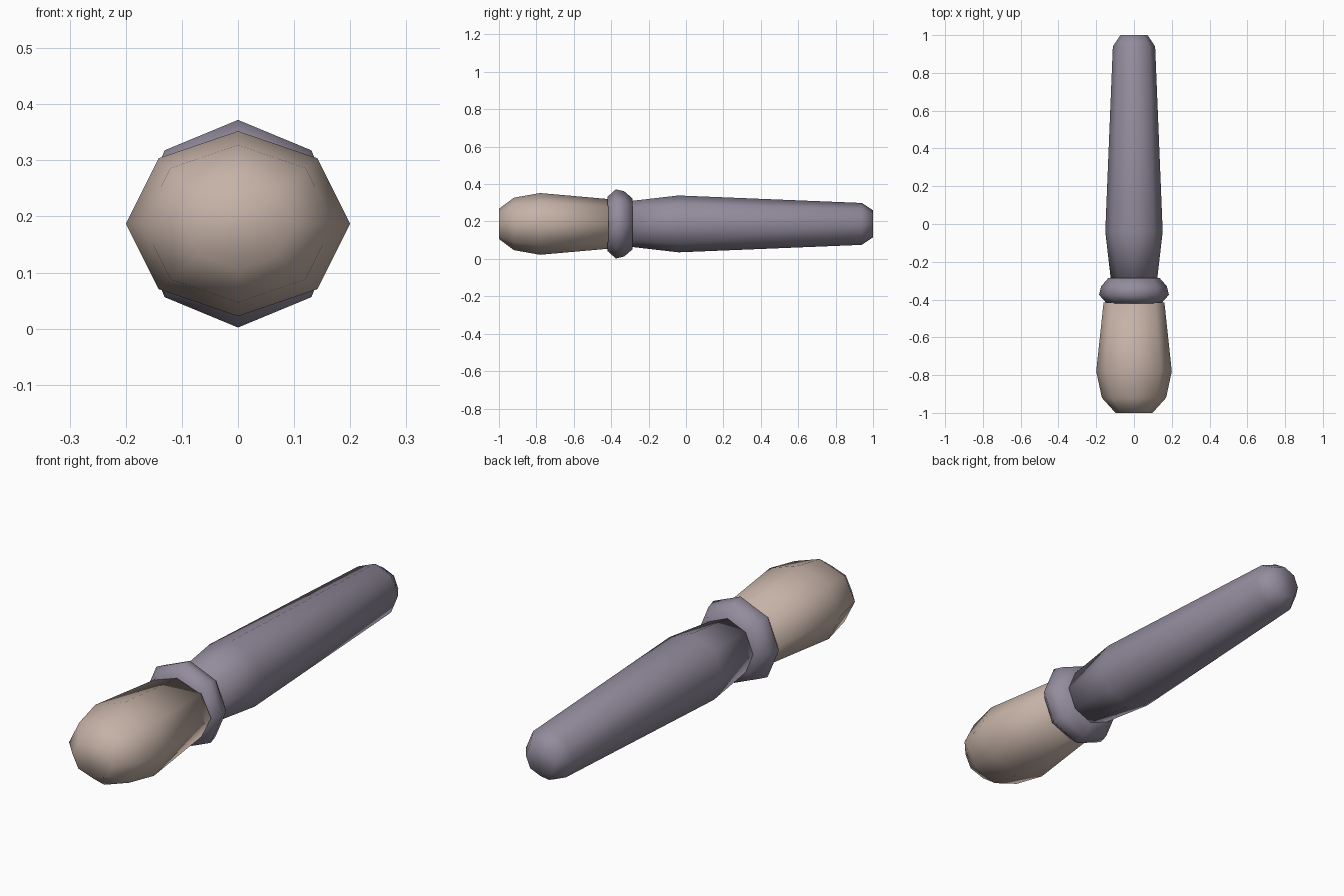
import bpy, bmesh, math

cube = bpy.data.objects.get("Cube")
if cube:
    bpy.data.objects.remove(cube)

SIDES = 8
AXIS_Z = 0.187


def make_material(name, colour):
    mat = bpy.data.materials.new(name)
    mat.use_nodes = True
    mat.diffuse_color = colour
    mat.node_tree.nodes["Principled BSDF"].inputs["Base Color"].default_value = colour
    return mat


def lathe(name, profile, mat, flatten=1.0):
    """Closed eight-sided body along y from (y, radius) pairs; flatten scales z."""
    bm = bmesh.new()
    rings = []
    for y, r in profile:
        angles = [math.tau * i / SIDES for i in range(SIDES)]
        rings.append([bm.verts.new((r * math.cos(a), y, AXIS_Z + r * flatten * math.sin(a)))
                      for a in angles])
    for a, b in zip(rings, rings[1:]):
        for i in range(SIDES):
            j = (i + 1) % SIDES
            bm.faces.new((a[i], a[j], b[j], b[i]))
    bm.faces.new(rings[0])
    bm.faces.new(rings[-1])
    bmesh.ops.recalc_face_normals(bm, faces=bm.faces)
    for face in bm.faces:
        face.smooth = True
    mesh = bpy.data.meshes.new(name)
    bm.to_mesh(mesh)
    bm.free()
    mesh.materials.append(mat)
    obj = bpy.data.objects.new(name, mesh)
    bpy.context.collection.objects.link(obj)
    return obj


bristle_tan = make_material("bristle_tan", (0.56, 0.445, 0.385, 1))
handle_grey = make_material("handle_purple_grey", (0.29, 0.26, 0.335, 1))

# Flattened oval bristle head
lathe("bristles", [(-1, 0.098), (-0.92, 0.17), (-0.78, 0.2), (-0.415, 0.161)],
      bristle_tan, flatten=0.825)

# Round collar joining head and handle
lathe("collar", [(-0.42, 0.145), (-0.375, 0.185), (-0.33, 0.174), (-0.285, 0.135)],
      handle_grey)

# Long tapering handle
lathe("handle", [(-0.3, 0.122), (-0.04, 0.152), (0.94, 0.112), (1, 0.072)],
      handle_grey)
